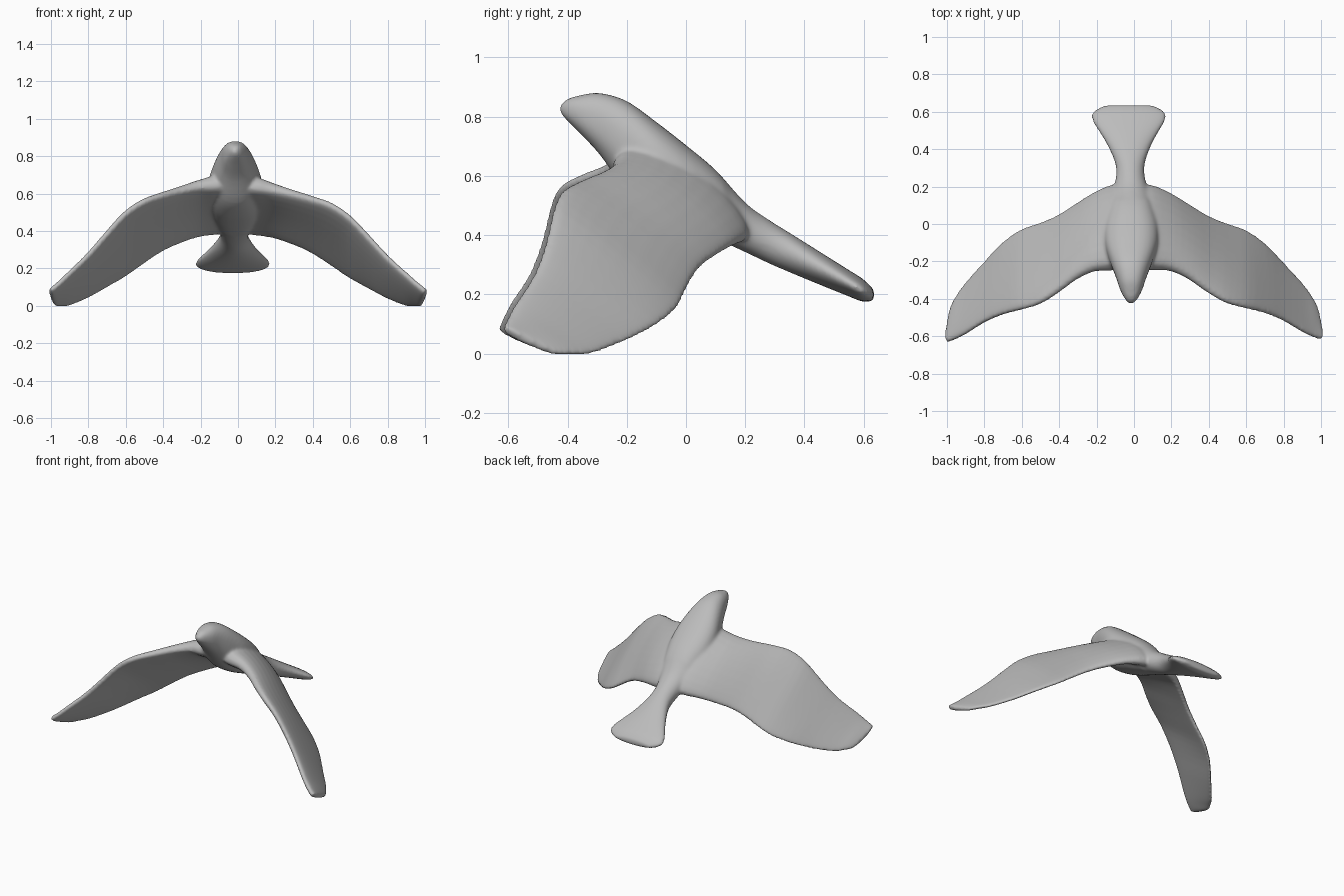
import bpy, bmesh, math
from mathutils import Vector

grey = bpy.data.materials.new("soft grey")
grey.diffuse_color = (0.5, 0.5, 0.5, 1)


def refine(rows, steps=4):
    """Catmull-Rom interpolation of station rows."""
    out = []
    for i in range(len(rows) - 1):
        p = [rows[max(0, min(len(rows) - 1, i + k))] for k in (-1, 0, 1, 2)]
        for s in range(steps):
            t = s / steps
            out.append([0.5 * (2 * b + (c - a) * t + (2 * a - 5 * b + 4 * c - d) * t * t
                               + (3 * b - a - 3 * c + d) * t ** 3)
                        for a, b, c, d in zip(*p)])
    out.append(list(rows[-1]))
    return out


def power(v, e):
    return math.copysign(abs(v) ** e, v)


def loft(bm, rings):
    """Skin a list of point rings and cap both ends."""
    vr = [[bm.verts.new(p) for p in r] for r in rings]
    n = len(vr[0])
    faces = [bm.faces.new(vr[0]), bm.faces.new(vr[-1][::-1])]
    for a, b in zip(vr, vr[1:]):
        for i in range(n):
            j = (i + 1) % n
            faces.append(bm.faces.new((a[i], b[i], b[j], a[j])))
    bmesh.ops.recalc_face_normals(bm, faces=faces)


bm = bmesh.new()

# Head, body and fanned tail: y, top z, bottom z, half width, centre x
body = [
    (-0.425, 0.838, 0.812, 0.012, -0.015),
    (-0.40, 0.860, 0.785, 0.034, -0.015),
    (-0.35, 0.874, 0.735, 0.060, -0.015),
    (-0.29, 0.880, 0.670, 0.080, -0.015),
    (-0.20, 0.853, 0.550, 0.115, -0.015),
    (-0.10, 0.782, 0.480, 0.145, -0.015),
    (0.00, 0.704, 0.432, 0.145, -0.015),
    (0.10, 0.620, 0.388, 0.118, -0.015),
    (0.20, 0.510, 0.342, 0.088, -0.018),
    (0.28, 0.452, 0.304, 0.075, -0.020),
    (0.35, 0.408, 0.274, 0.087, -0.022),
    (0.45, 0.345, 0.233, 0.133, -0.026),
    (0.55, 0.282, 0.193, 0.194, -0.028),
    (0.60, 0.250, 0.174, 0.192, -0.028),
    (0.635, 0.215, 0.180, 0.130, -0.028),
]
rings = []
for y, zt, zb, w, cx in refine(body):
    ring = []
    e = 0.85 if y < 0.15 else 1.0
    for k in range(28):
        a = math.tau * k / 28
        ring.append((cx + w * power(math.cos(a), e), y,
                     (zt + zb) / 2 + (zt - zb) / 2 * power(math.sin(a), e)))
    rings.append(ring)
loft(bm, rings)

# Wing stations: x, leading y, leading z, trailing y, trailing z, thickness, camber
wing = [
    (0.00, -0.20, 0.675, 0.20, 0.405, 0.165, 0.08),
    (0.10, -0.240, 0.657, 0.205, 0.388, 0.150, 0.065),
    (0.20, -0.245, 0.634, 0.165, 0.368, 0.112, 0.05),
    (0.30, -0.288, 0.608, 0.105, 0.332, 0.090, 0.04),
    (0.40, -0.36, 0.580, 0.045, 0.286, 0.078, 0.03),
    (0.50, -0.42, 0.546, 0.005, 0.220, 0.070, 0.02),
    (0.60, -0.45, 0.480, -0.03, 0.150, 0.062, 0.01),
    (0.70, -0.475, 0.375, -0.10, 0.094, 0.056, 0.0),
    (0.80, -0.515, 0.265, -0.205, 0.040, 0.052, 0.0),
    (0.90, -0.575, 0.172, -0.315, 0.000, 0.048, 0.0),
    (0.95, -0.600, 0.126, -0.385, -0.004, 0.046, 0.0),
    (0.982, -0.612, 0.100, -0.45, 0.000, 0.042, 0.0),
    (1.003, -0.618, 0.083, -0.555, 0.045, 0.036, 0.0),
]


def build_wing(side, dy, dz):
    st = refine(wing, 3)
    rings = []
    for i, (x, ly, lz, ty, tz, th, cam) in enumerate(st):
        f = min(1, x / 0.2) * (1 - max(0, x - 0.6) / 0.4 * 0.8)
        px = x * side - 0.015 * max(0, 1 - x)
        le = Vector((px, ly + dy * min(1, x), lz + dz * f))
        te = Vector((px, ty, tz + dz * 0.3 * f))
        chord = te - le
        # thickness direction follows the bend of the wing
        a, b = st[max(0, i - 1)], st[min(len(st) - 1, i + 1)]
        span = Vector((b[0] - a[0], (b[1] + b[3] - a[1] - a[3]) / 2,
                       (b[2] + b[4] - a[2] - a[4]) / 2))
        span.x *= side
        nrm = chord.cross(span).normalized()
        if nrm.z < 0:
            nrm = -nrm
        ring = []
        for k in range(24):
            ang = math.tau * k / 24
            u = 0.5 - 0.5 * math.cos(ang)
            half = th * 0.5 * (1.1 - 0.4 * u)
            prof = power(math.sin(ang), 0.65)
            camber = cam * chord.length * 4 * u * (1 - u)
            ring.append(le + chord * u + nrm * (half * prof + camber))
        rings.append(ring)
    loft(bm, rings)


build_wing(1, 0.0, 0.0)
build_wing(-1, -0.015, 0.018)

me = bpy.data.meshes.new("bird")
bm.to_mesh(me)
bm.free()
bird = bpy.data.objects.new("bird", me)
bpy.context.collection.objects.link(bird)
me.materials.append(grey)

# Fuse the parts into one softly blended skin
rm = bird.modifiers.new("fuse", 'REMESH')
rm.mode = 'VOXEL'
rm.voxel_size = 0.009
rm.use_smooth_shade = True
sm = bird.modifiers.new("soften", 'SMOOTH')
sm.factor = 0.5
sm.iterations = 10
